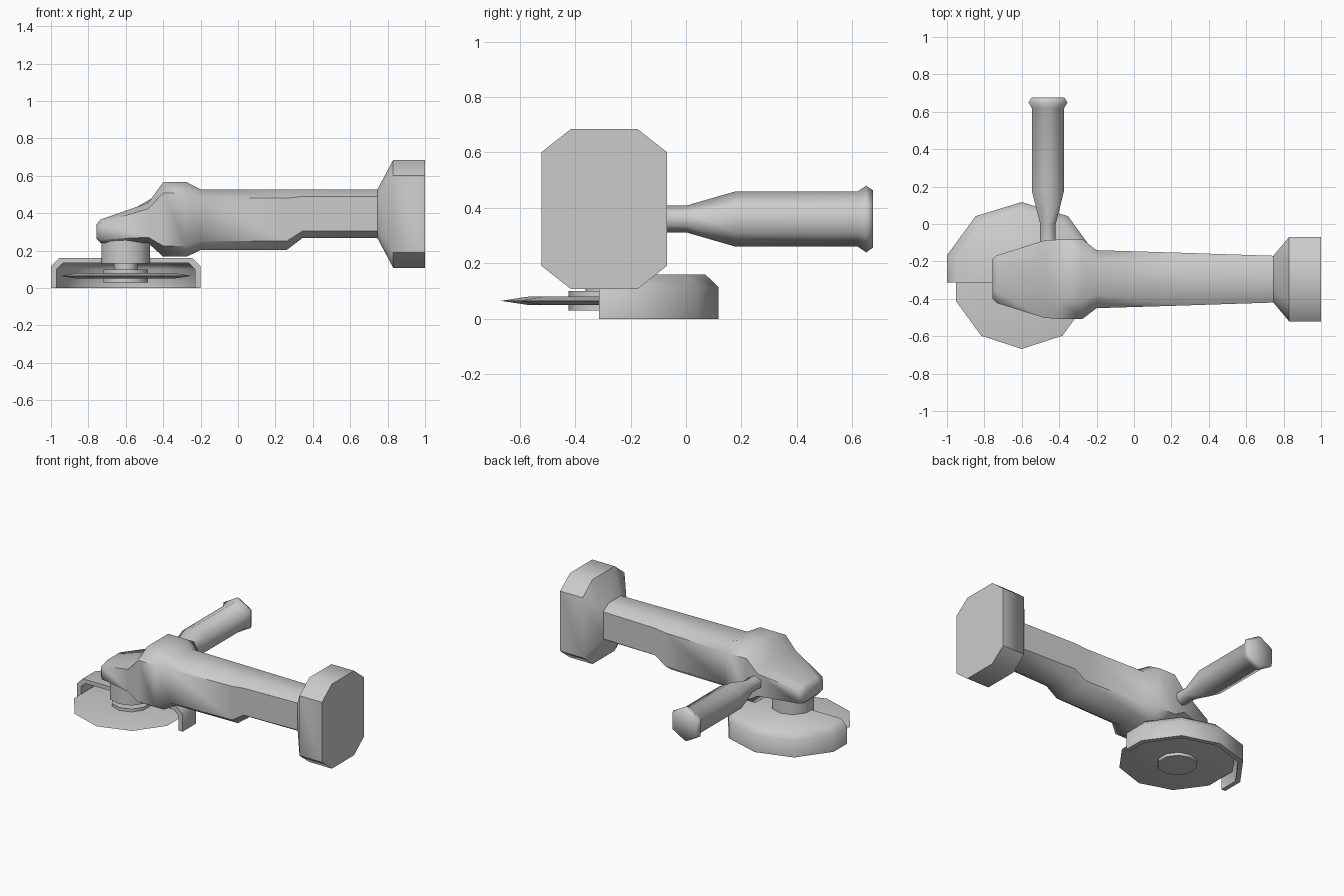
import bpy, bmesh, math
from mathutils import Vector

cube = bpy.data.objects.get("Cube")
if cube:
    bpy.data.objects.remove(cube, do_unlink=True)

GREY = (0.6, 0.6, 0.6, 1)
grey = bpy.data.materials.new("plain_grey")
grey.use_nodes = True
grey.diffuse_color = GREY
grey.node_tree.nodes["Principled BSDF"].inputs["Base Color"].default_value = GREY

CY = -0.295                          # centre line of the body
SPINDLE = Vector((-0.6, -0.298, 0))  # axis of the disc


def loft(name, rings, closed=False, angle=50):
    """Skin a list of equal rings; the ends are capped unless closed."""
    bm = bmesh.new()
    vs = [[bm.verts.new(p) for p in ring] for ring in rings]
    n = len(rings[0])
    pairs = list(zip(vs, vs[1:])) + ([(vs[-1], vs[0])] if closed else [])
    for a, b in pairs:
        for i in range(n):
            j = (i + 1) % n
            bm.faces.new((a[i], a[j], b[j], b[i]))
    if not closed:
        bm.faces.new(vs[0])
        bm.faces.new(vs[-1])
    bmesh.ops.remove_doubles(bm, verts=bm.verts, dist=0.0001)
    bmesh.ops.recalc_face_normals(bm, faces=bm.faces)
    mesh = bpy.data.meshes.new(name)
    bm.to_mesh(mesh)
    bm.free()
    mesh.materials.append(grey)
    obj = bpy.data.objects.new(name, mesh)
    bpy.context.collection.objects.link(obj)
    bpy.ops.object.select_all(action='DESELECT')
    obj.select_set(True)
    bpy.context.view_layer.objects.active = obj
    bpy.ops.object.shade_smooth_by_angle(angle=math.radians(angle))
    return obj


def section(x, low, high, w):
    """Chamfered rectangle across the body."""
    mid, h = (low + high) / 2, (high - low) / 2
    a, b = 0.53, 0.71
    corners = [(1, b), (a, 1), (-a, 1), (-1, b), (-1, -b), (-a, -1), (a, -1), (1, -b)]
    return [(x, CY + w * u, mid + h * v) for u, v in corners]


def turned(name, profile, sides, angle=50):
    """Upright turned part on the spindle, from (radius, z) pairs."""
    steps = [2 * math.pi * i / sides for i in range(sides)]
    return loft(name, [[SPINDLE + Vector((r * math.sin(t), -r * math.cos(t), z))
                        for t in steps] for r, z in profile], angle=angle)


# Body: gear head, motor barrel and flared battery end
loft("body", [section(*s) for s in (
    (-0.757, 0.265, 0.34, 0.105),
    (-0.735, 0.24, 0.366, 0.127),
    (-0.48, 0.24, 0.455, 0.207),
    (-0.40, 0.167, 0.566, 0.212),
    (-0.275, 0.167, 0.566, 0.212),
    (-0.20, 0.203, 0.527, 0.155),
    (0.26, 0.203, 0.527, 0.141),
    (0.345, 0.267, 0.527, 0.138),
    (0.745, 0.267, 0.527, 0.125),
    (0.83, 0.107, 0.685, 0.226),
    (1.0, 0.107, 0.685, 0.226))])

# Side handle with a six-sided grip
grip = []
for y, r in ((-0.12, 0.048), (0.0, 0.048), (0.18, 0.1), (0.62, 0.1), (0.65, 0.12), (0.675, 0.103)):
    grip.append([(-0.46 + r * math.sin(k * math.pi / 3), y, 0.36 + r * math.cos(k * math.pi / 3))
                 for k in range(6)])
loft("side_handle", grip, angle=62)

# Cutting disc, clamping nut, spindle and gear head collar
turned("cutting_disc", ((0.27, 0.05), (0.37, 0.065), (0.27, 0.08)), 10, 15)
turned("clamping_nut", ((0.125, 0.03), (0.125, 0.1)), 10)
turned("spindle", ((0.065, 0.09), (0.065, 0.14)), 10)
turned("collar", ((0.137, 0.13), (0.137, 0.3)), 10)

# Guard: hollow half shell behind the disc
half = [(-0.4, -0.015), (-0.4, 0.13), (-0.247, 0.34), (0, 0.415)]
path = half + [(-x, y) for x, y in reversed(half[:-1])]
wall = ((1, 0), (1, 0.115), (0.89, 0.16), (0, 0.16), (0, 0.133), (0.84, 0.133), (0.925, 0.1), (0.925, 0))
loft("guard", [[SPINDLE + Vector((x * s, -0.015 + (y + 0.015) * s, z)) for s, z in wall]
               for x, y in path])
